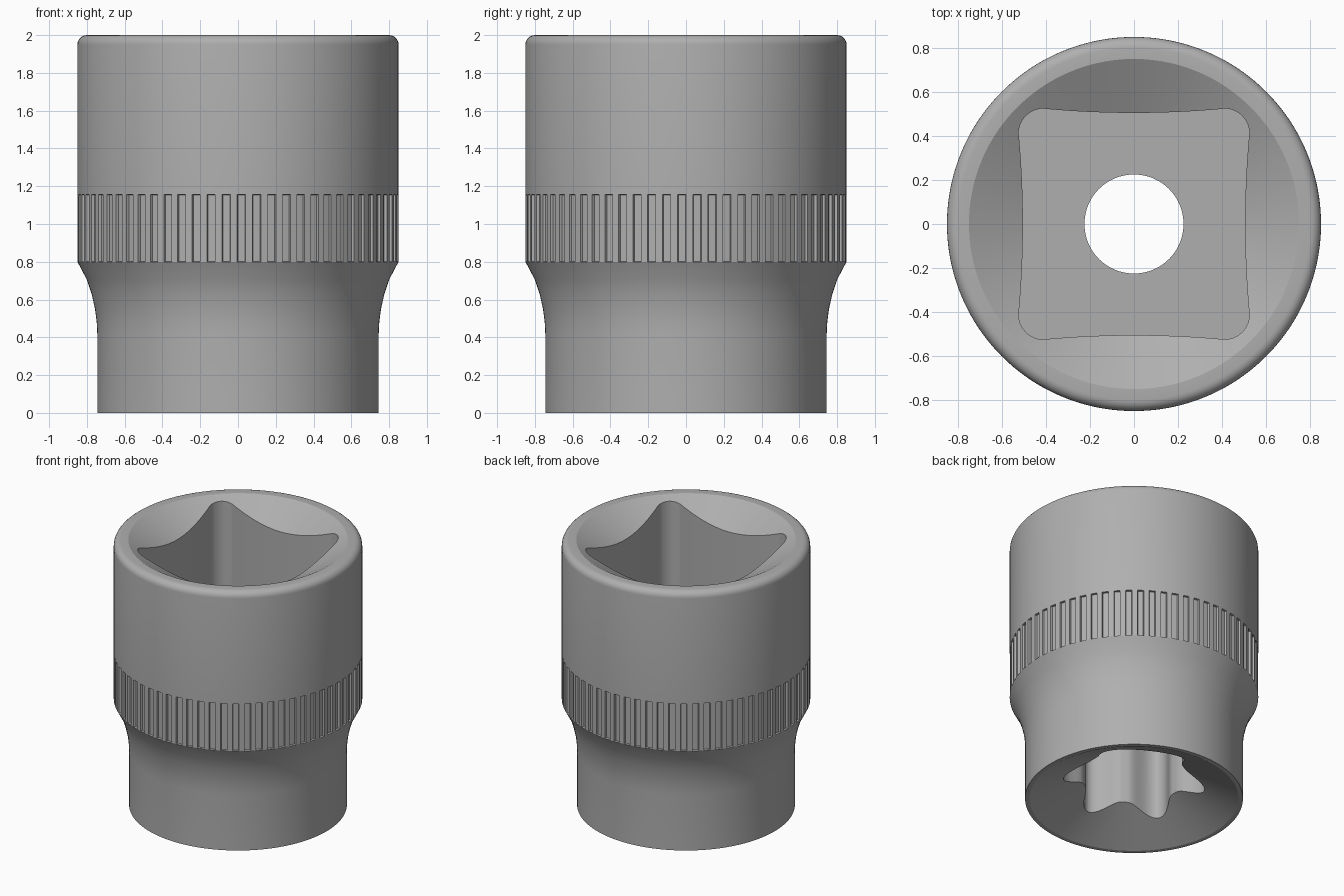
import bpy, bmesh, math
from math import sin, cos, pi

if "Cube" in bpy.data.objects:
    bpy.data.objects.remove(bpy.data.objects["Cube"])

RIBS = 66        # knurl grooves around the band
# angular samples inside one rib period (close pairs form the groove walls)
FRACS = [0.0, 0.2, 0.45, 0.49, 0.72, 0.96]
ANGLES = [(k + f) / RIBS * 2 * pi for k in range(RIBS) for f in FRACS]


def square_radius(t):
    """Rounded square with sides bowed slightly inward."""
    a = t % (pi / 2)
    a = min(a, pi / 2 - a)
    r = 0.505 / cos(a)
    for _ in range(12):
        r = (0.505 + 0.113 * (r * sin(a)) ** 2) / cos(a)
    if r * sin(a) < 0.41:
        return r
    along = 0.41 * (cos(a) + sin(a))
    across = 0.41 * (cos(a) - sin(a))
    return along + math.sqrt(max(0.115 ** 2 - across ** 2, 0))


def star_radius(t):
    """Six-pointed internal drive, narrow rounded tips."""
    return 0.36 + 0.13 * ((1 + cos(6 * (t - pi / 6))) / 2) ** 1.4


def knurl_ring(z):
    return [(0.85 if i % 6 < 3 else 0.835, z) for i in range(len(ANGLES))]


def circle(r, z):
    return [(r, z)] * len(ANGLES)


def shaped(radius, height):
    """Ring whose height may depend on its own radius."""
    return [(radius(t), height(radius(t))) for t in ANGLES]


# outer wall: lower barrel and flared shoulder
rings = [circle(r, z) for r, z in [
    (0.745, 0), (0.745, 0.42), (0.748, 0.48), (0.757, 0.55),
    (0.775, 0.63), (0.80, 0.705), (0.85, 0.80)]]
# knurled band
rings += [knurl_ring(0.802), knurl_ring(1.154)]
# upper barrel with rounded rim
rings += [circle(0.85, 1.156)]
rings += [circle(0.80 + 0.05 * cos(i * pi / 12), 1.95 + 0.05 * sin(i * pi / 12))
          for i in range(7)]
# top countersink, square drive hole and its floor
rings += [circle(0.75, 2.0),
          shaped(square_radius, lambda r: 2.0 - (0.75 - r) * 0.55),
          shaped(square_radius, lambda r: 1.0)]
# through hole
rings += [circle(0.225, 1.0), circle(0.225, 0.75)]
# star-shaped hole and bottom countersink
rings += [shaped(star_radius, lambda r: 0.75),
          shaped(star_radius, lambda r: (0.715 - r) * 0.5),
          circle(0.715, 0)]

bm = bmesh.new()
loops = [[bm.verts.new((r * cos(t), r * sin(t), z))
          for t, (r, z) in zip(ANGLES, ring)] for ring in rings]
n = len(ANGLES)
for a, b in zip(loops, loops[1:] + loops[:1]):
    for i in range(n):
        j = (i + 1) % n
        bm.faces.new((a[i], a[j], b[j], b[i]))
bmesh.ops.recalc_face_normals(bm, faces=bm.faces)

mesh = bpy.data.meshes.new("socket_body")
bm.to_mesh(mesh)
bm.free()
body = bpy.data.objects.new("socket_body", mesh)
bpy.context.collection.objects.link(body)

# dark steel
steel = bpy.data.materials.new("dark_steel")
steel.diffuse_color = (0.43, 0.43, 0.43, 1)
steel.use_nodes = True
steel.node_tree.nodes["Principled BSDF"].inputs["Base Color"].default_value = steel.diffuse_color
mesh.materials.append(steel)

bpy.context.view_layer.objects.active = body
body.select_set(True)
bpy.ops.object.shade_smooth_by_angle(angle=math.radians(25))
